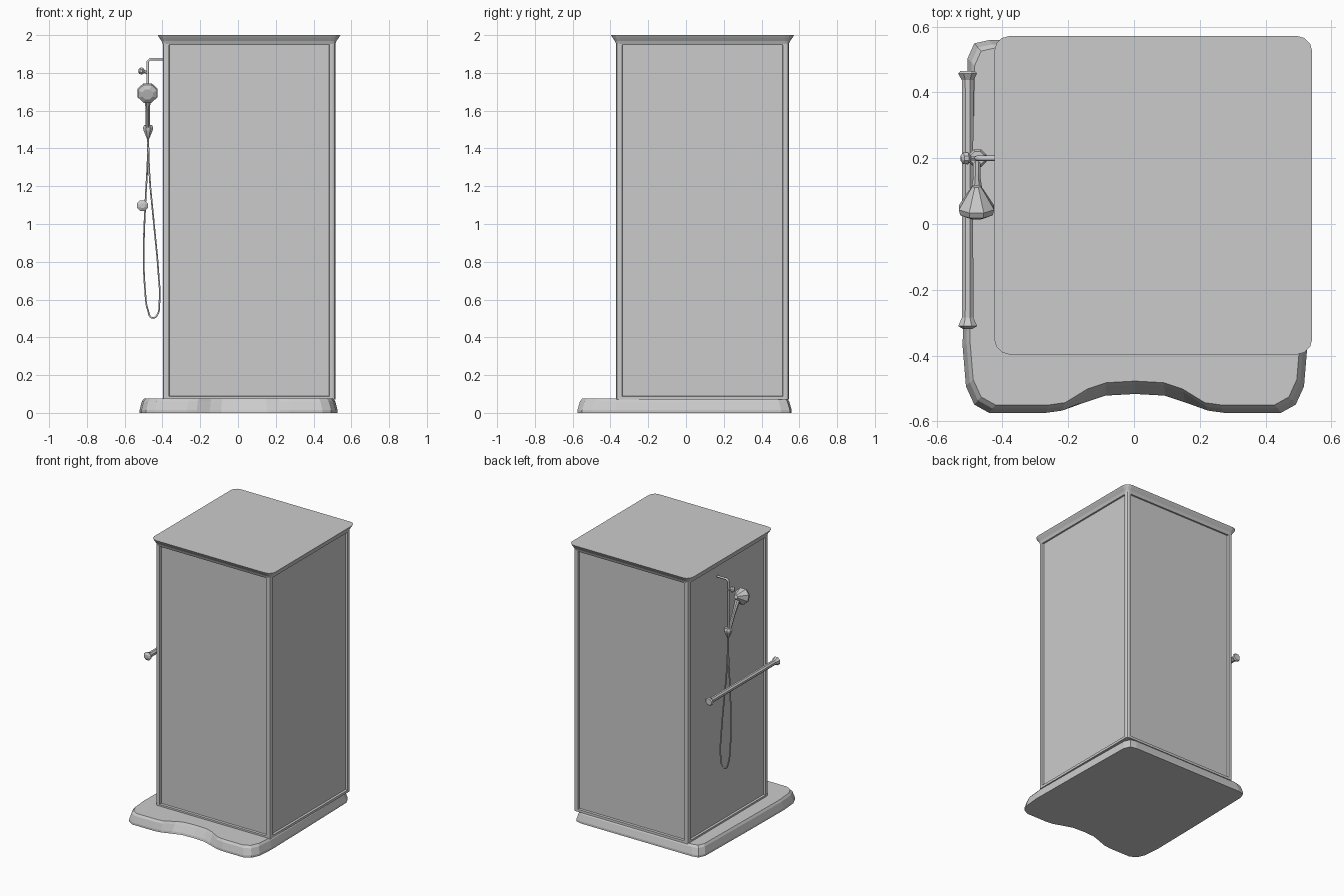
import bpy, bmesh, math
from mathutils import Vector

if "Cube" in bpy.data.objects:
    bpy.data.objects.remove(bpy.data.objects["Cube"])


def new_object(name, bm):
    bmesh.ops.recalc_face_normals(bm, faces=bm.faces)
    me = bpy.data.meshes.new(name)
    bm.to_mesh(me)
    bm.free()
    ob = bpy.data.objects.new(name, me)
    bpy.context.collection.objects.link(ob)
    return ob


def loft(name, rings):
    """Skin a stack of equal-length closed outlines and cap both ends."""
    bm = bmesh.new()
    vs = [[bm.verts.new(p) for p in ring] for ring in rings]
    n = len(vs[0])
    for a, b in zip(vs, vs[1:]):
        for i in range(n):
            j = (i + 1) % n
            bm.faces.new((a[i], a[j], b[j], b[i]))
    bm.faces.new(vs[0][::-1])
    bm.faces.new(vs[-1])
    return new_object(name, bm)


def rounded_rect(x0, x1, y0, y1, r, z, steps=3):
    ring = []
    corners = [(x1 - r, y1 - r), (x0 + r, y1 - r), (x0 + r, y0 + r), (x1 - r, y0 + r)]
    for k, (cx, cy) in enumerate(corners):
        for s in range(steps + 1):
            a = math.pi / 2 * (k + s / steps)
            ring.append((cx + r * math.cos(a), cy + r * math.sin(a), z))
    return ring


def turned(name, start, end, profile, sides=8):
    """Turned part along start-end; profile is (fraction along, radius)."""
    start, end = Vector(start), Vector(end)
    rot = (end - start).to_track_quat('Z', 'Y')
    rings = []
    for t, r in profile:
        c = start.lerp(end, t)
        rings.append([c + rot @ Vector((r * math.cos(a), r * math.sin(a), 0))
                      for a in (2 * math.pi * (i + 0.5) / sides for i in range(sides))])
    return loft(name, rings)


def tube(name, points, radius, kind='POLY', closed=False):
    cu = bpy.data.curves.new(name, 'CURVE')
    cu.dimensions = '3D'
    cu.bevel_depth = radius
    cu.bevel_resolution = 1
    cu.resolution_u = 4
    cu.use_fill_caps = True
    sp = cu.splines.new(kind)
    pts = sp.bezier_points if kind == 'BEZIER' else sp.points
    pts.add(len(points) - 1)
    for p, co in zip(pts, points):
        if kind == 'BEZIER':
            p.co = co
            p.handle_left_type = p.handle_right_type = 'AUTO'
        else:
            p.co = (*co, 1)
    sp.use_cyclic_u = closed
    ob = bpy.data.objects.new(name, cu)
    bpy.context.collection.objects.link(ob)
    return ob


# Base tray with rounded front corners and a scooped front edge
half = [(0.09, -0.50), (0.15, -0.52), (0.22, -0.563), (0.27, -0.57), (0.44, -0.57),
        (0.485, -0.545), (0.51, -0.49), (0.52, -0.37), (0.515, 0.0), (0.505, 0.50),
        (0.485, 0.545), (0.44, 0.555)]
outline = [(0, -0.495)] + half + [(-x, y) for x, y in half[::-1]]


def tray_ring(z, s, scoop):
    return [(x * s + 0.003, y * s - (scoop if abs(x) < 0.2 and y < -0.4 else 0), z)
            for x, y in outline]


loft("base_tray", [tray_ring(0, 1.008, 0.018), tray_ring(0.015, 1.008, 0.014),
                   tray_ring(0.06, 0.985, 0), tray_ring(0.075, 0.965, 0)])

# Cabin: framed box with a recessed panel on each of the four sides
X0, X1, Y0, Y1 = -0.398, 0.515, -0.37, 0.545
cabin = loft("cabin_frame_and_panels",
             [rounded_rect(X0, X1, Y0, Y1, 0.014, z, 2) for z in (0.07, 1.978)])
bm = bmesh.new()
bm.from_mesh(cabin.data)
sides = [f for f in bm.faces if abs(f.normal.z) < 0.1 and f.calc_area() > 0.5]
bmesh.ops.inset_individual(bm, faces=sides, thickness=0.025, depth=0)
bmesh.ops.inset_individual(bm, faces=sides, thickness=0.004, depth=-0.014)
bm.to_mesh(cabin.data)
bm.free()

# Flared roof
loft("roof", [rounded_rect(X0 - g, X1 + g, Y0 - g, Y1 + g, 0.02 + g, z)
              for g, z in ((-0.002, 1.948), (0.006, 1.968), (0.02, 1.988), (0.027, 2.0))])

# Towel rail with flared ends
turned("towel_rail", (-0.506, -0.32, 1.097), (-0.506, 0.465, 1.097),
       [(0, 0.014), (0.012, 0.031), (0.045, 0.019), (0.5, 0.018),
        (0.965, 0.019), (0.99, 0.031), (1, 0.024)])

# Wall arm and hanging pipe
tube("shower_arm", [(-0.39, 0.2, 1.873), (-0.465, 0.2, 1.873),
                    (-0.478, 0.2, 1.86), (-0.478, 0.2, 1.50)], 0.008)
turned("tap_stem", (-0.475, 0.2, 1.80), (-0.505, 0.2, 1.81), [(0, 0.008), (1, 0.008)], 6)
turned("tap_knob", (-0.497, 0.2, 1.807), (-0.527, 0.2, 1.813),
       [(0, 0.010), (0.3, 0.02), (0.75, 0.018), (1, 0.008)])

# Holder cone, hand shower handle and head
turned("shower_holder", (-0.476, 0.2, 1.525), (-0.476, 0.2, 1.45),
       [(0, 0.022), (0.2, 0.029), (0.4, 0.026), (1, 0.006)])
turned("shower_handle", (-0.478, 0.192, 1.50), (-0.478, 0.085, 1.70),
       [(0, 0.012), (0.5, 0.012), (1, 0.02)])
turned("shower_head", (-0.479, 0.115, 1.715), (-0.479, 0.022, 1.685),
       [(0, 0.014), (0.25, 0.03), (0.7, 0.058), (0.88, 0.054), (1, 0.03)])

# Hanging hose loop
hose = [(-0.476, 1.46), (-0.468, 1.25), (-0.445, 1.0), (-0.422, 0.75), (-0.416, 0.58),
        (-0.43, 0.515), (-0.455, 0.503), (-0.476, 0.54), (-0.492, 0.65),
        (-0.499, 0.85), (-0.49, 1.12), (-0.478, 1.35), (-0.477, 1.46)]
tube("shower_hose", [(x, 0.2, z) for x, z in hose], 0.005, 'BEZIER')
